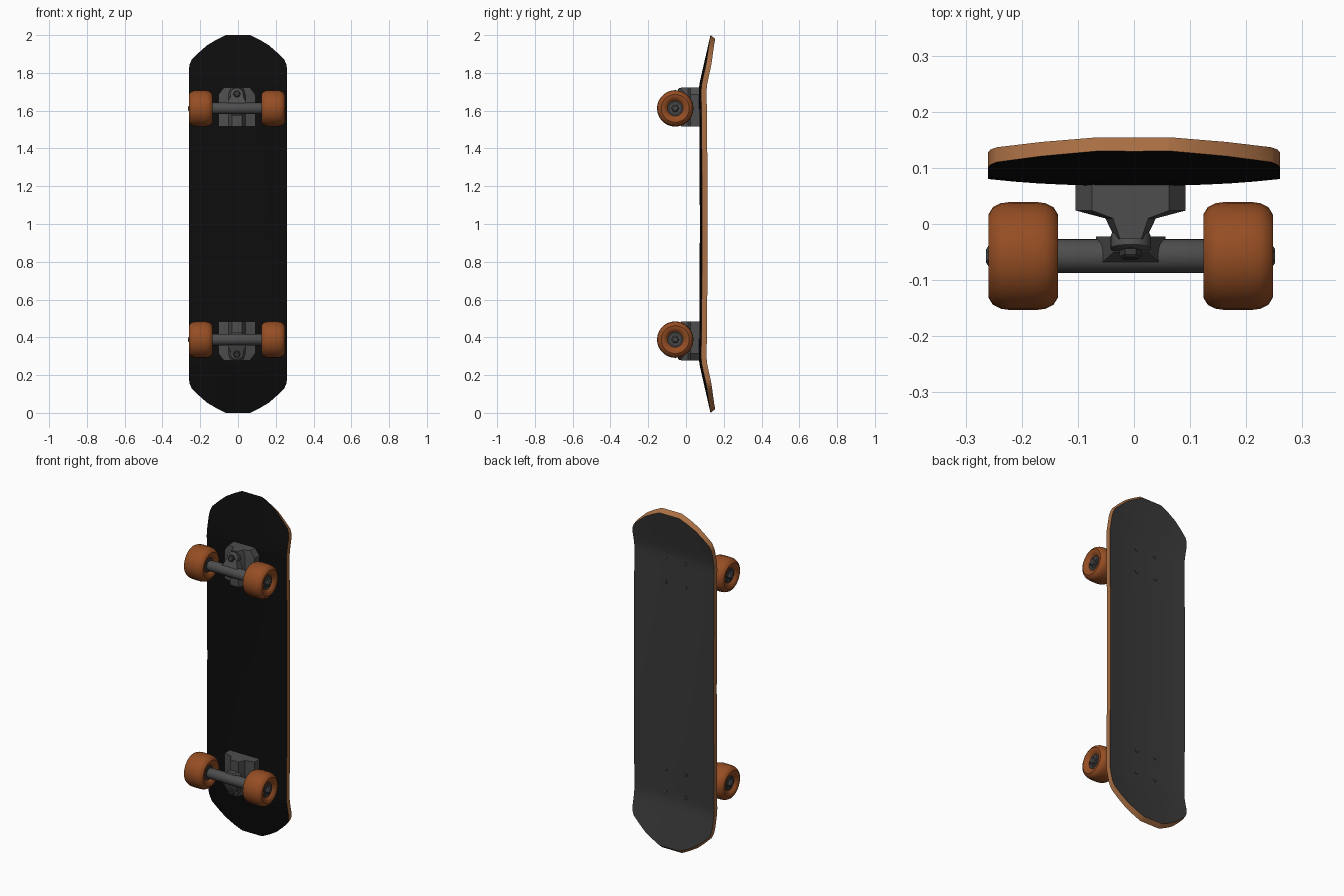
import bpy, bmesh, math
from mathutils import Matrix, Vector

if "Cube" in bpy.data.objects:
    bpy.data.objects.remove(bpy.data.objects["Cube"])


def material(name, rgb):
    m = bpy.data.materials.new(name)
    m.diffuse_color = (*rgb, 1)
    m.use_nodes = True
    m.node_tree.nodes["Principled BSDF"].inputs["Base Color"].default_value = m.diffuse_color
    return m


BLACK = material("black underside", (0.004, 0.004, 0.004))
GRIP = material("grip grey", (0.042, 0.042, 0.042))
WOOD = material("wood", (0.40, 0.16, 0.058))
METAL = material("truck grey", (0.075, 0.075, 0.075))
DARK = material("dark steel", (0.04, 0.04, 0.042))
ORANGE = material("orange urethane", (0.30, 0.075, 0.017))
CX = -0.006        # trucks sit slightly left of centre
AXLE_Y = -0.057


def finish(name, bm, mats, angle=35):
    bmesh.ops.recalc_face_normals(bm, faces=bm.faces[:])
    mesh = bpy.data.meshes.new(name)
    bm.to_mesh(mesh)
    bm.free()
    for m in mats:
        mesh.materials.append(m)
    ob = bpy.data.objects.new(name, mesh)
    bpy.context.collection.objects.link(ob)
    bpy.ops.object.select_all(action='DESELECT')
    ob.select_set(True)
    bpy.context.view_layer.objects.active = ob
    bpy.ops.object.shade_smooth_by_angle(angle=math.radians(angle))
    return ob


def lathe(name, profile, centre, axis, mat, n=24, closed=False):
    """Spin (radius, offset) points around an axis through centre."""
    bm = bmesh.new()
    rot = Vector(axis).to_track_quat('Z', 'Y').to_matrix().to_4x4()
    M = Matrix.Translation(centre) @ rot
    rings = [[bm.verts.new(M @ Vector((r * math.cos(2 * math.pi * i / n),
                                       r * math.sin(2 * math.pi * i / n), a)))
              for i in range(n)] for r, a in profile]
    pairs = list(zip(rings, rings[1:]))
    if closed:
        pairs.append((rings[-1], rings[0]))
    else:
        bm.faces.new(rings[0])
        bm.faces.new(rings[-1])
    for p, q in pairs:
        for i in range(n):
            j = (i + 1) % n
            bm.faces.new((p[i], p[j], q[j], q[i]))
    return finish(name, bm, [mat])


def loft(name, sections, mat):
    """Skin matching closed loops of points, capping both ends."""
    bm = bmesh.new()
    loops = [[bm.verts.new(p) for p in s] for s in sections]
    bm.faces.new(loops[0])
    bm.faces.new(loops[-1])
    n = len(loops[0])
    for p, q in zip(loops, loops[1:]):
        for i in range(n):
            j = (i + 1) % n
            bm.faces.new((p[i], p[j], q[j], q[i]))
    return finish(name, bm, [mat], 25)


# Deck: half outline (distance from middle, half width) and lengthwise bend
outline = [(0, .26), (.2, .26), (.4, .26), (.6, .26), (.67, .26), (.71, .26), (.74, .26),
           (.78, .26), (.82, .26), (.845, .256), (.87, .245), (.905, .21),
           (.945, .165), (.975, .115), (1.0, .065)]
rows = [(-d, w) for d, w in reversed(outline[1:])] + outline


def bend(d):
    d = abs(d)
    base = 0.073 - 0.005 * min(d / 0.7, 1) ** 2
    t = d - 0.70
    if t <= 0:
        return base
    return base + (1.9 * t * t if t < 0.06 else 0.0068 + 0.2285 * (t - 0.06))


def build_deck():
    bm = bmesh.new()
    cols = 12
    layers = []
    for back in (0, 1):
        grid = []
        for d, w in rows:
            pull = 0.02 * max(0, (abs(d) - 0.7) / 0.3) * back
            dd = d - math.copysign(pull, d)
            row = []
            for k in range(cols + 1):
                x = w * (2 * k / cols - 1)
                y = bend(dd) + 0.012 * (abs(x) / 0.26) ** 2.5 + 0.029 * back
                row.append(bm.verts.new((x, y, 1 + dd)))
            grid.append(row)
        layers.append(grid)
        for a, b in zip(grid, grid[1:]):
            for k in range(cols):
                f = bm.faces.new((a[k], a[k + 1], b[k + 1], b[k]))
                f.material_index = back
    # wooden rim joining the two skins
    rims = []
    for g in layers:
        rims.append(g[0] + [r[-1] for r in g[1:-1]] + g[-1][::-1] + [r[0] for r in g[-2:0:-1]])
    n = len(rims[0])
    for i in range(n):
        j = (i + 1) % n
        f = bm.faces.new((rims[0][i], rims[0][j], rims[1][j], rims[1][i]))
        f.material_index = 2
    finish("deck", bm, [BLACK, GRIP, WOOD], 30)


build_deck()

wheel_profile = [(.040, -.044), (.052, -.056), (.062, -.061), (.074, -.062), (.087, -.054),
                 (.094, -.040), (.0965, -.022), (.0965, .022), (.094, .040), (.087, .054),
                 (.074, .062), (.062, .061), (.052, .056), (.040, .044)]

# base plate cross-section seen from the end (x, y)
plate = [(-.098, .078), (-.098, .024), (-.045, .010), (-.027, -.027),
         (.027, -.027), (.045, .010), (.098, .024), (.098, .078)]

for s, end in ((1, "top"), (-1, "bottom")):
    def P(x, y, d):
        return Vector((CX + x, y, 1 + s * d))

    # base plate, narrowing towards the deck end
    loft(end + "_base_plate",
         [[P(x * k, y, d) for x, y in plate] for d, k in ((.515, 1), (.685, 1), (.723, .7))], METAL)

    # hanger: axle tube and the arm carrying the bushing seat
    lathe(end + "_axle_tube", [(.027, -.14), (.030, -.13), (.030, .13), (.027, .14)],
          P(0, AXLE_Y, .612), (1, 0, 0), METAL)
    loft(end + "_hanger_arm",
         [[P(-w, -.078 + f, d), P(w, -.078 + f, d), P(w, -.022, d), P(-w, -.022, d)]
          for d, w, f in ((.575, .025, .022), (.612, .062, .0), (.685, .030, .028))], METAL)

    # kingpin with bushing, washer and nut, leaning a little outward
    lean = (0, -1, .22 * s)
    lathe(end + "_bushing", [(.030, -.035), (.036, -.02), (.036, .002), (.030, .006)],
          P(0, -.042, .685), lean, METAL)
    lathe(end + "_kingpin_nut", [(.020, 0), (.020, .014), (.015, .018)],
          P(0, -.044, .687), lean, DARK, 6)

    # wheels, bearings and axle nuts
    for side, label in ((-1, "left"), (1, "right")):
        c = P(side * .1915, AXLE_Y, .612)
        tag = f"{end}_{label}_"
        ax = (side, 0, 0)
        lathe(tag + "wheel", wheel_profile, c, ax, ORANGE, 28, True)
        lathe(tag + "bearing", [(.041, -.046), (.041, .046)], c, ax, DARK)
        lathe(tag + "bearing_race", [(.028, .040), (.028, .050)], c, ax, METAL)
        lathe(tag + "axle_nut", [(.021, .045), (.021, .060), (.012, .066)], c, ax, METAL, 6)

    # bolt heads on the grip side
    for bx in (-.065, .065):
        for bd in (.552, .688):
            y = bend(bd) + .029
            lathe(f"{end}_bolt", [(.011, -.004), (.011, .003), (.006, .005)],
                  Vector((bx, y, 1 + s * bd)), (0, 1, 0), DARK, 10)
